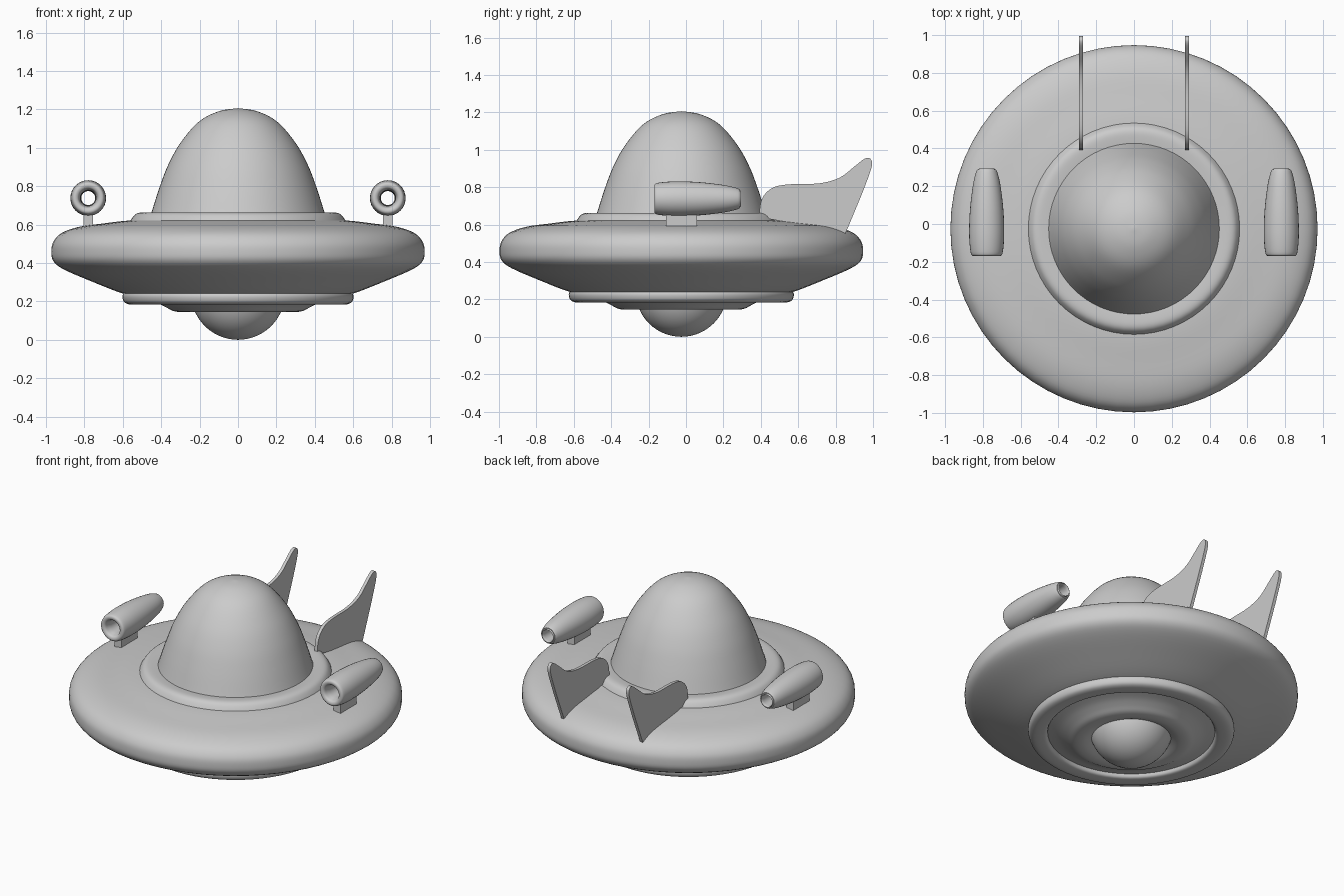
import bpy, bmesh, math
from mathutils import Vector, Matrix

cube = bpy.data.objects.get("Cube")
if cube:
    bpy.data.objects.remove(cube)

CENTRE_Y = -0.025

grey = bpy.data.materials.new("plain_grey")
grey.use_nodes = True
colour = (0.6, 0.6, 0.6, 1)
grey.diffuse_color = colour
grey.node_tree.nodes["Principled BSDF"].inputs["Base Color"].default_value = colour


def smooth_curve(points, steps=4, closed=False):
    """Catmull-Rom curve through 2D points."""
    pts = [Vector(p) for p in points]
    n = len(pts)
    pick = (lambda i: pts[i % n]) if closed else (lambda i: pts[max(0, min(n - 1, i))])
    out = []
    for i in range(n if closed else n - 1):
        a, b, c, d = (pick(i + k) for k in (-1, 0, 1, 2))
        for s in range(steps):
            t = s / steps
            out.append(0.5 * (2 * b + (c - a) * t + (2 * a - 5 * b + 4 * c - d) * t ** 2
                              + (3 * b - a - 3 * c + d) * t ** 3))
    if not closed:
        out.append(pts[-1])
    return out


def finish(name, bm, angle=40):
    bmesh.ops.remove_doubles(bm, verts=bm.verts, dist=0.0002)
    bmesh.ops.recalc_face_normals(bm, faces=bm.faces)
    mesh = bpy.data.meshes.new(name)
    bm.to_mesh(mesh)
    bm.free()
    mesh.materials.append(grey)
    ob = bpy.data.objects.new(name, mesh)
    bpy.context.collection.objects.link(ob)
    bpy.ops.object.select_all(action='DESELECT')
    ob.select_set(True)
    bpy.context.view_layer.objects.active = ob
    bpy.ops.object.shade_smooth_by_angle(angle=math.radians(angle))
    return ob


def lathe(name, profile, segments=64, closed=False, matrix=None):
    """Spin (radius, height) points around z, then place the result."""
    bm = bmesh.new()
    verts = [bm.verts.new((r, 0, z)) for r, z in profile]
    pairs = list(zip(verts, verts[1:]))
    if closed:
        pairs.append((verts[-1], verts[0]))
    edges = [bm.edges.new(p) for p in pairs]
    bmesh.ops.spin(bm, geom=verts + edges, cent=(0, 0, 0), axis=(0, 0, 1),
                   angle=math.tau, steps=segments, use_duplicate=False)
    bm.transform(matrix or Matrix.Translation((0, CENTRE_Y, 0)))
    return finish(name, bm)


# Saucer body
lathe("saucer_hull", smooth_curve([
    (0.44, 0.625), (0.58, 0.62), (0.70, 0.606), (0.83, 0.588), (0.92, 0.555), (0.962, 0.51),
    (0.972, 0.46), (0.962, 0.41), (0.91, 0.368), (0.77, 0.307), (0.59, 0.238), (0.45, 0.215)]))
lathe("dome_collar", smooth_curve([
    (0.565, 0.61), (0.553, 0.632), (0.535, 0.653), (0.51, 0.662), (0.47, 0.661), (0.42, 0.655)]))
lathe("dome", smooth_curve([
    (0.46, 0.635), (0.45, 0.665), (0.41, 0.79), (0.364, 0.91), (0.30, 1.025),
    (0.205, 1.135), (0.10, 1.19), (0, 1.206)], 5))

# Underside
lathe("under_ring", smooth_curve([
    (0.595, 0.245), (0.602, 0.225), (0.593, 0.197), (0.565, 0.184),
    (0.52, 0.184), (0.495, 0.192), (0.485, 0.22)]))
lathe("under_cone", smooth_curve([
    (0.50, 0.212), (0.43, 0.194), (0.38, 0.172), (0.34, 0.151), (0.30, 0.145),
    (0.26, 0.152), (0.20, 0.18)]))
bulb_radius = 0.245
lathe("under_bulb", [(bulb_radius * math.cos(a), bulb_radius * (1 - math.sin(a)))
                     for a in (i * math.pi / 28 for i in range(15))], 48)

# Hollow engine pods on pedestals, and tail fins
pod_profile = smooth_curve([
    (0.055, -0.165), (0.075, -0.168), (0.086, -0.145), (0.093, -0.05), (0.088, 0.08),
    (0.072, 0.21), (0.055, 0.278), (0.045, 0.287), (0.037, 0.275), (0.037, 0.06),
    (0.040, -0.10), (0.046, -0.145)], 4, True)
fin_top = smooth_curve([
    (0.39, 0.64), (0.405, 0.735), (0.46, 0.795), (0.55, 0.815), (0.71, 0.82), (0.82, 0.85),
    (0.90, 0.91), (0.955, 0.952), (0.985, 0.952), (0.993, 0.91), (0.952, 0.793),
    (0.904, 0.675), (0.846, 0.537)])
fin_bottom = smooth_curve([(0.846, 0.537), (0.75, 0.582), (0.606, 0.602), (0.39, 0.64)])
fin_outline = fin_top[:-1] + fin_bottom[:-1]

for side, label in ((1, "left"), (-1, "right")):
    lay_along_y = Matrix.Translation((side * 0.78, 0, 0.738)) @ Matrix.Rotation(-math.pi / 2, 4, 'X')
    lathe(label + "_engine_pod", pod_profile, 32, True, lay_along_y)

    bm = bmesh.new()
    bmesh.ops.create_cube(bm, size=1, matrix=Matrix.Translation((side * 0.78, -0.025, 0.622))
                          @ Matrix.Diagonal((0.05, 0.165, 0.07, 1)))
    finish(label + "_pod_pedestal", bm)

    bm = bmesh.new()
    face = bm.faces.new([bm.verts.new((side * 0.28 - 0.01, y, z)) for y, z in fin_outline])
    grown = bmesh.ops.extrude_face_region(bm, geom=[face])
    bmesh.ops.translate(bm, vec=(0.02, 0, 0),
                        verts=[v for v in grown["geom"] if isinstance(v, bmesh.types.BMVert)])
    finish(label + "_tail_fin", bm)
